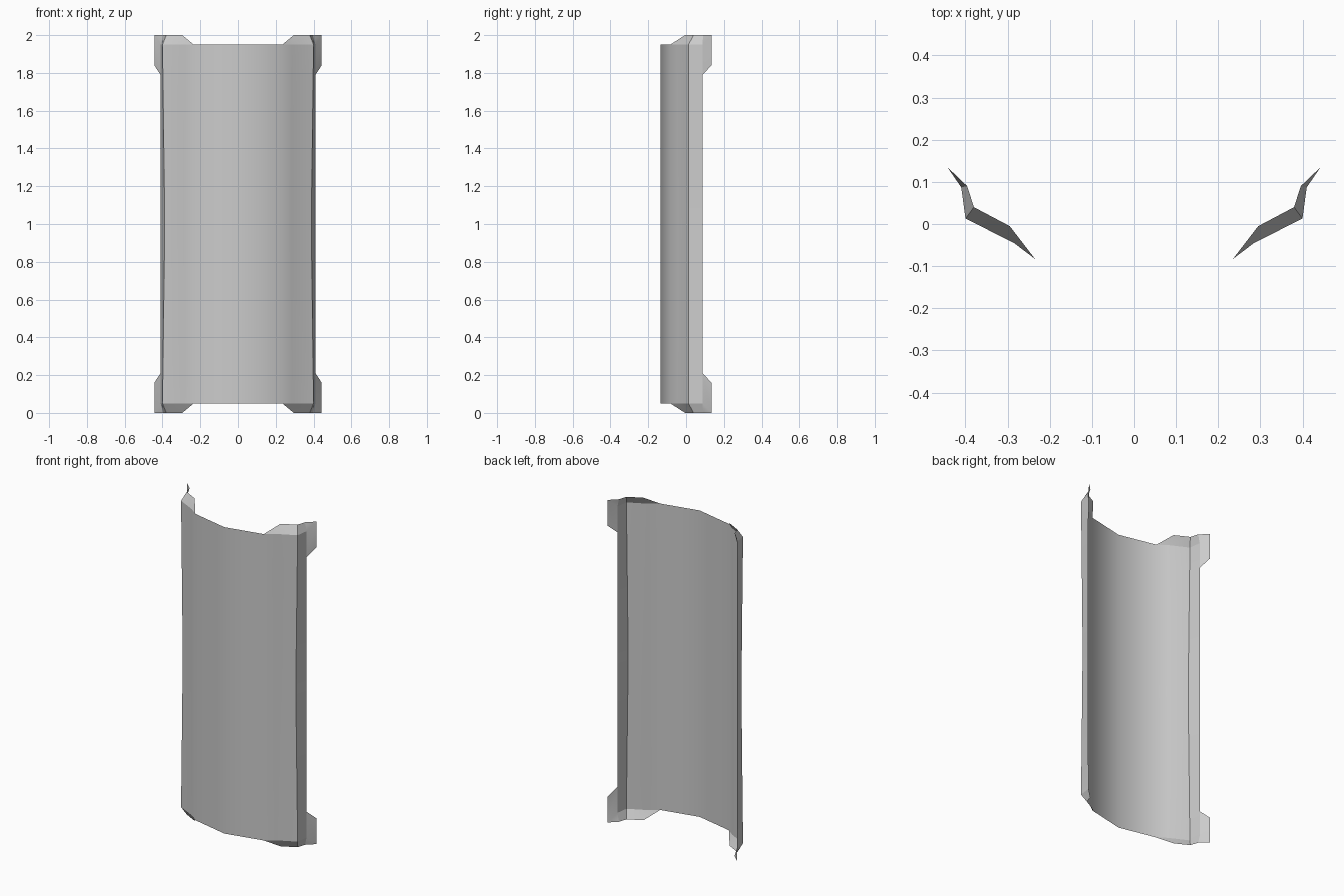
import bpy, bmesh, math

cube = bpy.data.objects.get("Cube")
if cube:
    bpy.data.objects.remove(cube, do_unlink=True)

grey = bpy.data.materials.new("plain grey")
grey.use_nodes = True
GREY = (0.6, 0.6, 0.6, 1)
grey.diffuse_color = GREY
grey.node_tree.nodes["Principled BSDF"].inputs["Base Color"].default_value = GREY

TOP, LIP, HINGE = 0.95, 1.0, 0.79      # heights above the middle of the shield
CURVE = [(0, -0.135), (0.235, -0.083), (0.285, -0.045)]
RIDGE, RIDGE_MID = (0.40, 0.013), (0.388, 0.012)
FLANGE = (0.41, 0.087)


def ridge(z):
    """Ridge position, pinched slightly inward at mid height."""
    t = z / TOP
    return tuple(m + (e - m) * t for m, e in zip(RIDGE_MID, RIDGE))


def part(name, polygons):
    """One quarter of a thin sheet part, mirrored left-right and top-bottom."""
    bm = bmesh.new()
    for poly in polygons:
        bm.faces.new([bm.verts.new(p) for p in poly])
    bmesh.ops.remove_doubles(bm, verts=bm.verts, dist=0.0005)
    mesh = bpy.data.meshes.new(name)
    bm.to_mesh(mesh)
    bm.free()
    mesh.materials.append(grey)
    ob = bpy.data.objects.new(name, mesh)
    bpy.context.collection.objects.link(ob)
    ob.location.z = 1
    mirror = ob.modifiers.new("mirror", 'MIRROR')
    mirror.use_axis = (True, False, True)
    bpy.ops.object.select_all(action='DESELECT')
    ob.select_set(True)
    bpy.context.view_layer.objects.active = ob
    bpy.ops.object.shade_smooth_by_angle(angle=math.radians(32))


def strips(profile_at):
    """Quads between neighbouring profile points, row by row up the sheet."""
    quads = []
    for z0, z1 in ((0, HINGE), (HINGE, TOP)):
        low, high = profile_at(z0), profile_at(z1)
        for i in range(len(low) - 1):
            quads.append([(*low[i], z0), (*low[i + 1], z0),
                          (*high[i + 1], z1), (*high[i], z1)])
    return quads


# Curved front panel and the folded side flanges
part("front_panel", strips(lambda z: CURVE + [ridge(z)]))
part("side_flanges", strips(lambda z: [ridge(z), FLANGE]))

# Corner lips, leaning back from the panel edge
inner, bend = (*CURVE[1], TOP), (*CURVE[2], TOP)
corner, outer = (*RIDGE, TOP), (*FLANGE, TOP)
lip_a, lip_b, lip_c = (0.295, -0.005, LIP), (0.38, 0.04, LIP), (0.396, 0.09, LIP)
part("corner_lips", [
    [inner, bend, lip_a],
    [bend, corner, lip_b, lip_a],
    [corner, outer, lip_c, lip_b],
])

# Corner tabs, flaring out from the side flanges
tip_high, tip_low = (0.443, 0.135, LIP), (0.443, 0.135, 0.84)
part("corner_tabs", [
    [outer, tip_high, lip_c],
    [(*FLANGE, HINGE), tip_low, tip_high, outer],
])
